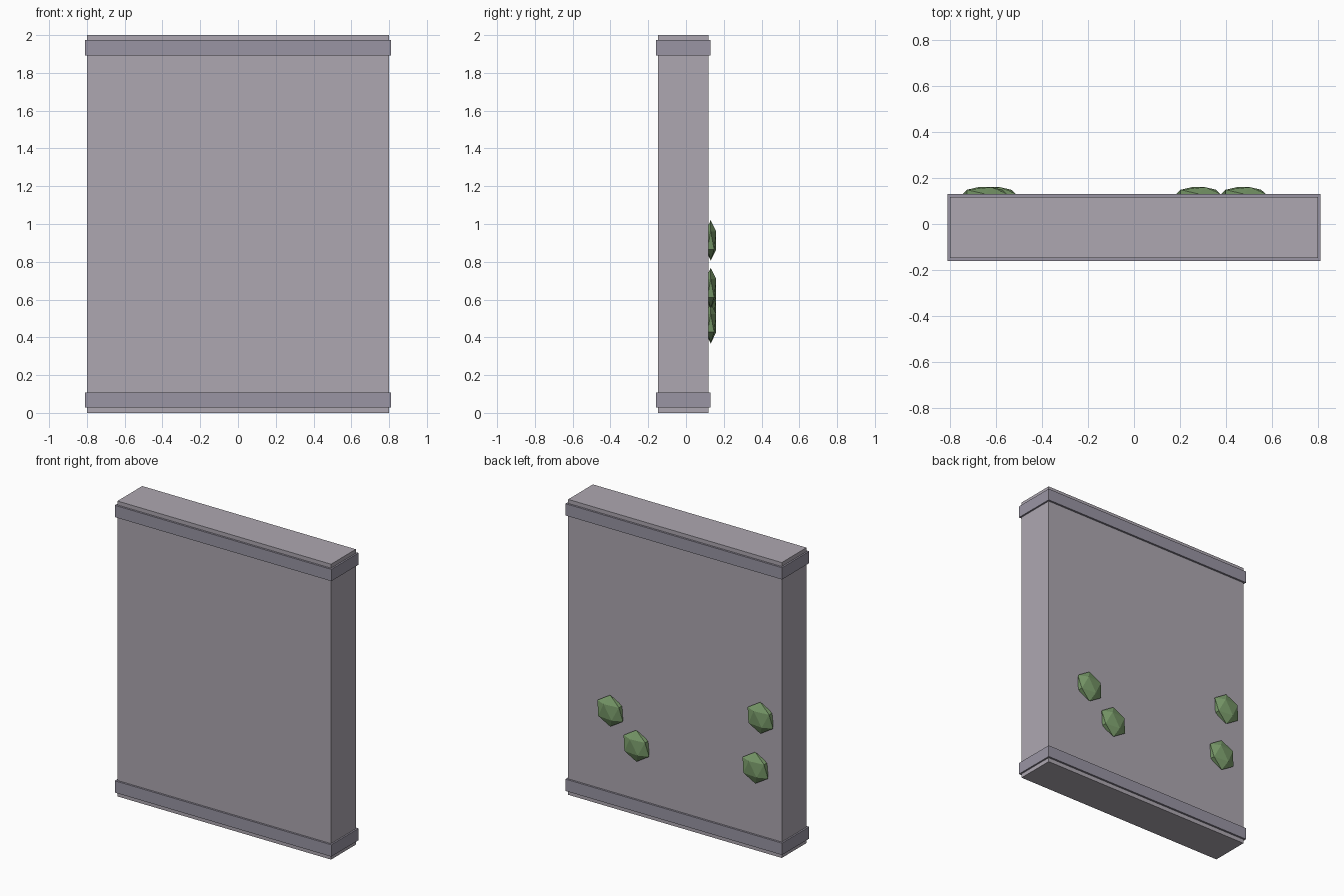
import bpy

if "Cube" in bpy.data.objects:
    bpy.data.objects.remove(bpy.data.objects["Cube"])


def material(name, rgb):
    m = bpy.data.materials.new(name)
    m.diffuse_color = (*rgb, 1)
    m.use_nodes = True
    m.node_tree.nodes["Principled BSDF"].inputs["Base Color"].default_value = m.diffuse_color
    return m


STONE = material("stone", (0.42, 0.39, 0.44))
TRIM = material("trim_stone", (0.32, 0.30, 0.37))
MOSS = material("moss", (0.20, 0.34, 0.15))


def box(name, width, y0, y1, z0, z1, mat):
    bpy.ops.mesh.primitive_cube_add(size=1, location=(0, (y0 + y1) / 2, (z0 + z1) / 2))
    ob = bpy.context.object
    ob.name = name
    ob.scale = (width, y1 - y0, z1 - z0)
    bpy.ops.object.transform_apply(location=False, rotation=False, scale=True)
    ob.data.materials.append(mat)


# Wall slab
box("wall_slab", 1.6, -0.147, 0.118, 0, 2, STONE)

# Trim bands wrapping the slab near the base and the top
for name, z in (("bottom_band", 0.028), ("top_band", 1.893)):
    box(name, 1.622, -0.16, 0.131, z, z + 0.08, TRIM)

# Flattened low-poly moss clumps on the back face
for i, (x, z) in enumerate(((0.476, 0.66), (0.28, 0.475), (-0.649, 0.913), (-0.611, 0.565))):
    bpy.ops.mesh.primitive_ico_sphere_add(subdivisions=1, radius=1, location=(x, 0.131, z))
    ob = bpy.context.object
    ob.name = f"moss_clump_{i + 1}"
    ob.scale = (0.107, 0.034, 0.107)
    bpy.ops.object.transform_apply(location=False, rotation=False, scale=True)
    ob.data.materials.append(MOSS)
